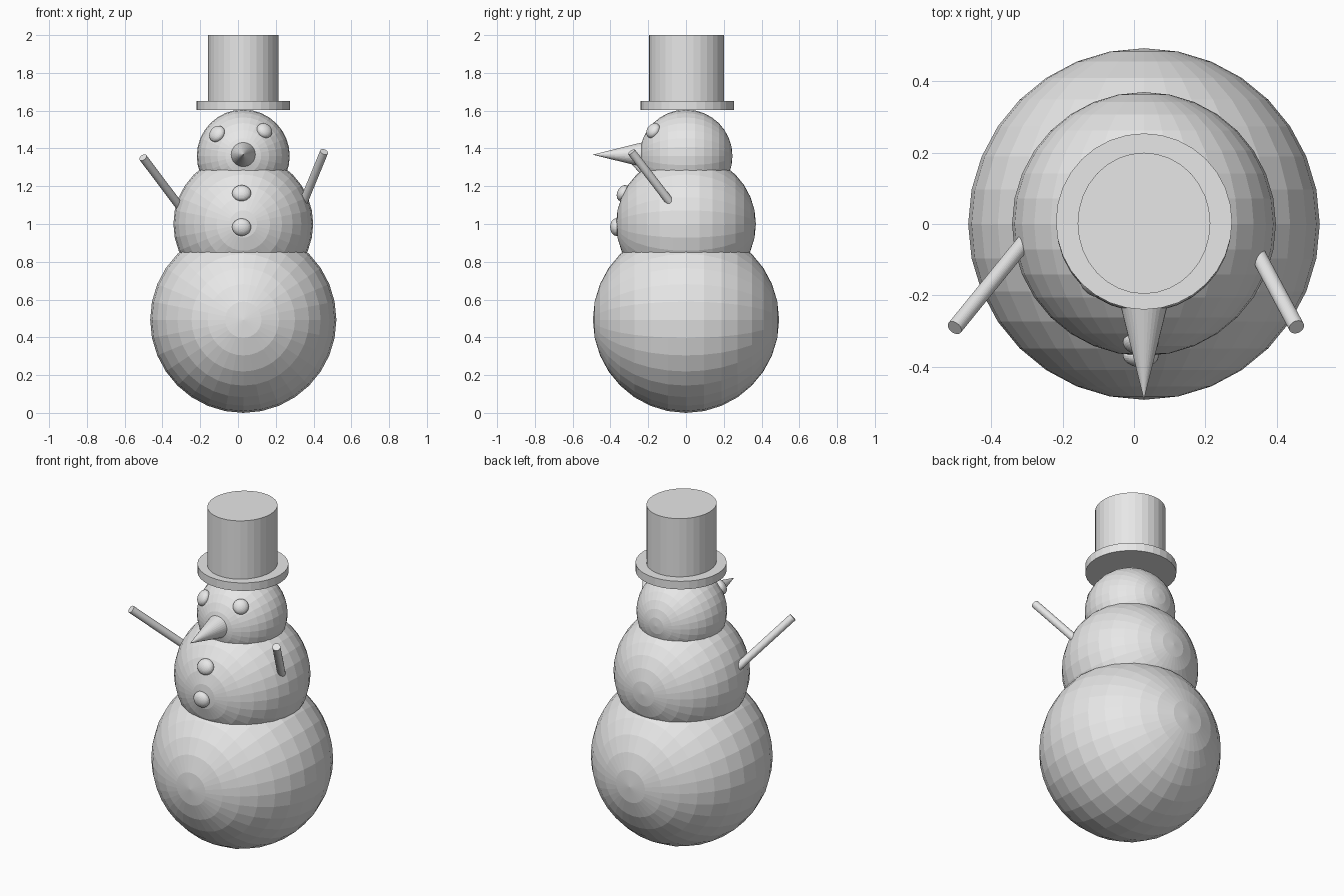
import bpy
from mathutils import Vector

if "Cube" in bpy.data.objects:
    bpy.data.objects.remove(bpy.data.objects["Cube"], do_unlink=True)

# One plain grey for the whole figure
grey = bpy.data.materials.new("plain grey")
grey.use_nodes = True
grey.diffuse_color = (0.8, 0.8, 0.8, 1)
grey.node_tree.nodes["Principled BSDF"].inputs["Base Color"].default_value = (0.8, 0.8, 0.8, 1)

AXIS_X = 0.028
FRONT = Vector((0, -1, 0))


def finish(name):
    ob = bpy.context.object
    ob.name = name
    ob.data.materials.append(grey)
    return ob


def aim(direction):
    """Rotation that points local z along the direction."""
    return Vector(direction).to_track_quat("Z", "Y").to_euler()


def ball(name, z, radius):
    bpy.ops.mesh.primitive_uv_sphere_add(
        segments=32, ring_count=16, radius=radius,
        location=(AXIS_X, 0, z), rotation=aim(FRONT))
    return finish(name)


def pebble(name, x, z, ball_z, ball_radius, size):
    """Flattened sphere lying on the front surface of a snowball."""
    dx, dz = x - AXIS_X, z - ball_z
    dy = -(ball_radius ** 2 - dx ** 2 - dz ** 2) ** 0.5
    bpy.ops.mesh.primitive_uv_sphere_add(
        segments=32, ring_count=16, radius=1,
        location=(x, dy, z), rotation=aim((dx, dy, dz)))
    ob = finish(name)
    ob.scale = size
    return ob


def rod(name, start, end, radius):
    start, end = Vector(start), Vector(end)
    span = end - start
    bpy.ops.mesh.primitive_cylinder_add(
        vertices=32, radius=radius, depth=span.length,
        location=(start + end) / 2, rotation=aim(span))
    return finish(name)


# Snowballs, poles facing front and back
ball("body_bottom", 0.493, 0.493)
ball("body_middle", 1.0, 0.37)
ball("head", 1.36, 0.246)

# Eyes and buttons
pebble("right_eye", -0.111, 1.477, 1.36, 0.246, (0.046, 0.046, 0.03))
pebble("left_eye", 0.14, 1.494, 1.36, 0.246, (0.043, 0.043, 0.03))
pebble("upper_button", 0.019, 1.163, 1.0, 0.37, (0.05, 0.045, 0.032))
pebble("lower_button", 0.019, 0.983, 1.0, 0.37, (0.05, 0.046, 0.032))

# Nose
bpy.ops.mesh.primitive_cone_add(
    vertices=32, radius1=0.068, radius2=0, depth=0.273,
    location=(AXIS_X, -0.3565, 1.367), rotation=aim(FRONT))
finish("nose")

# Arms, rooted just inside the middle snowball
rod("right_arm", (-0.295, -0.035, 1.075), (-0.503, -0.291, 1.352), 0.022)
rod("left_arm", (0.338, -0.068, 1.095), (0.456, -0.289, 1.382), 0.022)

# Hat
rod("hat_brim", (AXIS_X, 0.007, 1.604), (AXIS_X, 0.007, 1.652), 0.247)
crown = rod("hat_crown", (AXIS_X, 0.002, 1.63), (AXIS_X, 0.002, 2.0), 1)
crown.rotation_euler = (0, 0, 0)
crown.scale = (0.186, 0.198, 1)
